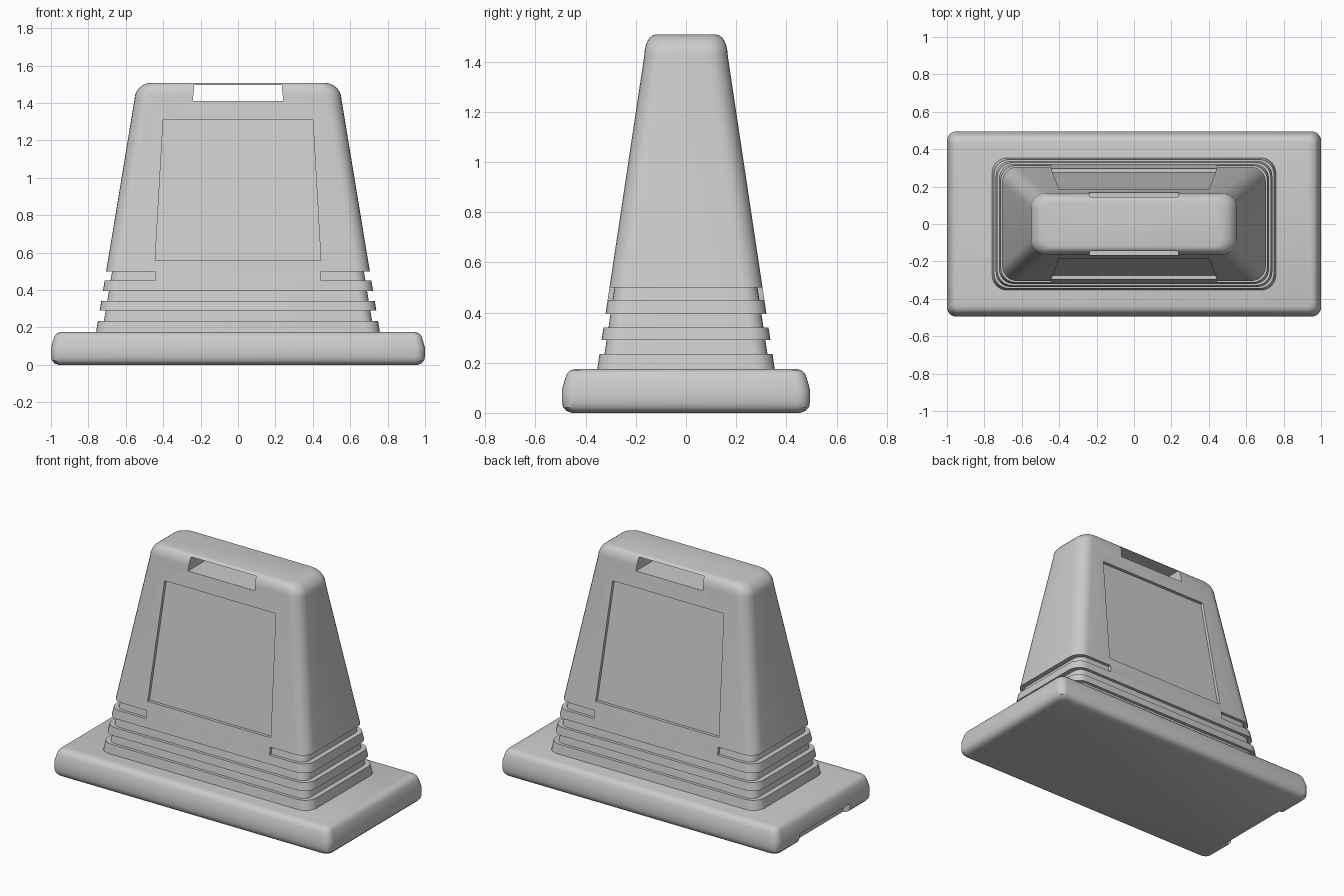
import bpy, bmesh, math

if "Cube" in bpy.data.objects:
    bpy.data.objects.remove(bpy.data.objects["Cube"])


def outline(hx, hy, r, z, n=6):
    """Rounded rectangle (plain rectangle when r is 0)."""
    pts = []
    for k, (sx, sy) in enumerate([(1, 1), (-1, 1), (-1, -1), (1, -1)]):
        for i in range(n + 1 if r else 1):
            a = math.pi / 2 * (k + i / n)
            pts.append((sx * (hx - r) + r * math.cos(a),
                        sy * (hy - r) + r * math.sin(a), z))
    return pts


def loft(name, rings):
    """Closed solid skinned through a stack of outlines."""
    bm = bmesh.new()
    loops = [[bm.verts.new(p) for p in ring] for ring in rings]
    n = len(loops[0])
    for a, b in zip(loops, loops[1:]):
        for i in range(n):
            j = (i + 1) % n
            bm.faces.new((a[i], a[j], b[j], b[i]))
    bm.faces.new(loops[0][::-1])
    bm.faces.new(loops[-1])
    bmesh.ops.recalc_face_normals(bm, faces=bm.faces[:])
    mesh = bpy.data.meshes.new(name)
    bm.to_mesh(mesh)
    bm.free()
    ob = bpy.data.objects.new(name, mesh)
    bpy.context.collection.objects.link(ob)
    return ob


def activate(ob):
    bpy.ops.object.select_all(action='DESELECT')
    ob.select_set(True)
    bpy.context.view_layer.objects.active = ob


def cut(ob, cutter):
    cutter.hide_render = True
    mod = ob.modifiers.new("cut", 'BOOLEAN')
    mod.operation = 'DIFFERENCE'
    mod.solver = 'EXACT'
    mod.object = cutter
    activate(ob)
    bpy.ops.object.modifier_apply(modifier=mod.name)
    bpy.data.objects.remove(cutter)


def half_x(z):
    return 0.705 - 0.165 * (z - 0.5)


def half_y(z):
    return 0.305 - 0.15 * (z - 0.5)


# Base slab with soft edges and a slight draft
base_profile = [(0.04, 0), (0.018, 0.008), (0.005, 0.022), (0, 0.045), (0, 0.09),
                (0.014, 0.14), (0.022, 0.158), (0.035, 0.17), (0.055, 0.175)]
base = loft("base", [outline(1 - d, 0.495 - d, 0.05 - d * 0.4, z)
                     for d, z in base_profile])

# Grip notch under one end of the base
cut(base, loft("notch_cutter", [
    [(-1.1, -0.26, z), (-0.95, -0.26, z), (-0.95, 0.26, z), (-1.1, 0.26, z)]
    for z in (-0.1, 0.065)]))

# Tapered body: alternating ribs and grooves, then the tall upper part
rings = []
levels = [0.17, 0.235, 0.29, 0.34, 0.395, 0.45, 0.5]
for i, (z0, z1) in enumerate(zip(levels, levels[1:])):
    g = i % 2
    for z in (z0, z1):
        rings.append(outline(half_x(z) - 0.032 * g, half_y(z) - 0.02 * g,
                             0.08 - 0.02 * g, z))
rings.append(outline(half_x(0.5), half_y(0.5), 0.08, 0.5))
for i in range(7):
    a = math.pi / 2 * i / 6
    s = 1 - math.cos(a)
    rings.append(outline(half_x(1.42) - 0.09 * s, half_y(1.42) - 0.045 * s,
                         0.08 - 0.03 * s, 1.42 + 0.088 * math.sin(a)))
body = loft("body", rings)

# Sunken panels on front and back
for side in (-1, 1):
    cut(body, loft("panel_cutter", [
        [(-w, side * (half_y(z) - 0.02), z), (w, side * (half_y(z) - 0.02), z),
         (w, side * 0.6, z), (-w, side * 0.6, z)]
        for z, w in ((0.557, 0.443), (1.31, 0.4))]))

# Carrying slot through the top
cut(body, loft("slot_cutter", [outline(0.242, 0.5, 0, 1.41),
                               outline(0.234, 0.5, 0, 1.495)]))

# Flat filler that interrupts the top groove below the panels
loft("groove_filler", [outline(0.445, half_y(z), 0, z) for z in (0.45, 0.5)])

for ob in (base, body):
    activate(ob)
    bpy.ops.object.shade_smooth_by_angle(angle=math.radians(32))
